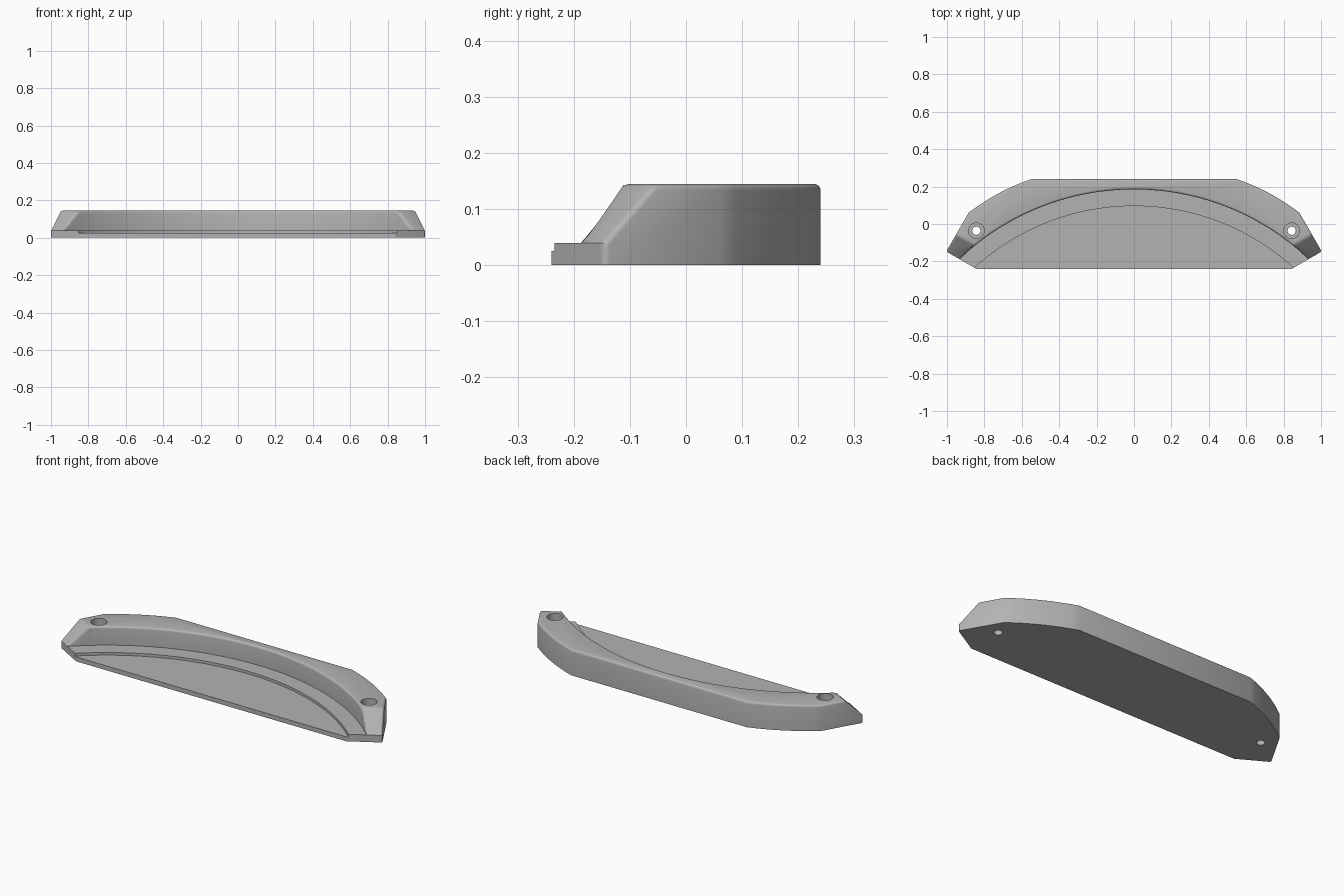
import bpy, bmesh, math
from mathutils import Vector

cube = bpy.data.objects.get("Cube")
if cube:
    bpy.data.objects.remove(cube, do_unlink=True)

HEIGHT, LEDGE, FLOOR = 0.145, 0.04, 0.025
ARC_Y = -1.17          # shared centre of both inner arcs
FILLET = 0.012

grey = bpy.data.materials.new("satin grey")
grey.use_nodes = True
grey.diffuse_color = (0.45, 0.45, 0.45, 1)
grey.node_tree.nodes["Principled BSDF"].inputs["Base Color"].default_value = (0.45, 0.45, 0.45, 1)


def prism(name, outline, z0, z1):
    """Extrude a closed plan outline between two heights."""
    bm = bmesh.new()
    base = bm.faces.new([bm.verts.new((x, y, z0)) for x, y in outline])
    top = bmesh.ops.extrude_face_region(bm, geom=[base])
    verts = [g for g in top["geom"] if isinstance(g, bmesh.types.BMVert)]
    bmesh.ops.translate(bm, verts=verts, vec=(0, 0, z1 - z0))
    bmesh.ops.recalc_face_normals(bm, faces=bm.faces)
    mesh = bpy.data.meshes.new(name)
    bm.to_mesh(mesh)
    bm.free()
    mesh.materials.append(grey)
    obj = bpy.data.objects.new(name, mesh)
    bpy.context.collection.objects.link(obj)
    return obj


def disc(x, y, r, n):
    return [(x + r * math.cos(math.tau * i / n), y + r * math.sin(math.tau * i / n)) for i in range(n)]


def cut(obj, outline, z0, z1):
    """Subtract a prism from the object."""
    cutter = prism("cutter", outline, z0, z1)
    cutter.hide_render = True
    mod = obj.modifiers.new("cut", 'BOOLEAN')
    mod.operation, mod.solver, mod.object = 'DIFFERENCE', 'EXACT', cutter
    bpy.context.view_layer.objects.active = obj
    bpy.ops.object.modifier_apply(modifier=mod.name)
    bpy.data.objects.remove(cutter, do_unlink=True)


# Plan outline: right half, with a gently bowed shoulder, then mirrored
end, front = Vector((1.004, -0.147)), Vector((0.843, -0.24))
shoulder, back = Vector((0.884, 0.06)), Vector((0.548, 0.24))
bow = (back - shoulder).orthogonal().normalized()
bow *= -1 if bow.x < 0 else 1
half = [front, end]
for i in range(9):
    t = i / 8
    half.append(shoulder.lerp(back, t) + bow * 0.016 * 4 * t * (1 - t))
outline = [tuple(p) for p in half] + [(-p.x, p.y) for p in reversed(half)]
body = prism("curved_rim_tray", outline, 0, HEIGHT)

# Sloped ends: 45 degree planes rising inward from the end faces
bm = bmesh.new()
bm.from_mesh(body.data)
along = (end - front).normalized()
for s in (1, -1):
    res = bmesh.ops.bisect_plane(
        bm, geom=bm.verts[:] + bm.edges[:] + bm.faces[:], dist=1e-5,
        plane_co=(s * end.x, end.y, LEDGE),
        plane_no=(s * along.y, -along.x, 1), clear_outer=False)
    # drop everything beyond the plane, then close the opening
    n = Vector((s * along.y, -along.x, 1))
    co = Vector((s * end.x, end.y, LEDGE))
    gone = [v for v in bm.verts if (v.co - co).dot(n) > 1e-4]
    bmesh.ops.delete(bm, geom=gone, context='VERTS')
    bmesh.ops.holes_fill(bm, edges=[e for e in bm.edges if e.is_boundary])
bmesh.ops.recalc_face_normals(bm, faces=bm.faces)
bm.to_mesh(body.data)
bm.free()

# Ledge and recessed floor share one arc centre
cut(body, disc(0, ARC_Y, 1.355, 240), LEDGE, 0.5)
cut(body, disc(0, ARC_Y, 1.266, 240), FLOOR, 0.4)

# Round the upper rim edges and the two end corners
bm = bmesh.new()
bm.from_mesh(body.data)
bmesh.ops.remove_doubles(bm, verts=bm.verts, dist=1e-5)
picked = []
for e in bm.edges:
    if len(e.link_faces) != 2 or e.calc_face_angle_signed(0) < 0.4:
        continue
    a, b = e.verts[0].co, e.verts[1].co
    upright = (a - b).xy.length < 1e-4
    rim = min(a.z, b.z) > LEDGE - 1e-3 and max(a.z, b.z) > LEDGE + 0.01
    corner = upright and abs(a.x) > 0.99
    if corner or (rim and not upright):
        picked.append(e)
bmesh.ops.bevel(bm, geom=picked, offset=FILLET, offset_type='OFFSET', segments=4,
                profile=0.5, affect='EDGES', clamp_overlap=False)
bmesh.ops.recalc_face_normals(bm, faces=bm.faces)
bm.to_mesh(body.data)
bm.free()

# Counterbored screw holes
for s in (1, -1):
    cut(body, disc(s * 0.843, -0.036, 0.042, 40), 0.06, 0.3)
    cut(body, disc(s * 0.843, -0.036, 0.022, 32), -0.1, 0.2)

bpy.ops.object.select_all(action='DESELECT')
body.select_set(True)
bpy.context.view_layer.objects.active = body
bpy.ops.object.shade_smooth_by_angle(angle=math.radians(24))
